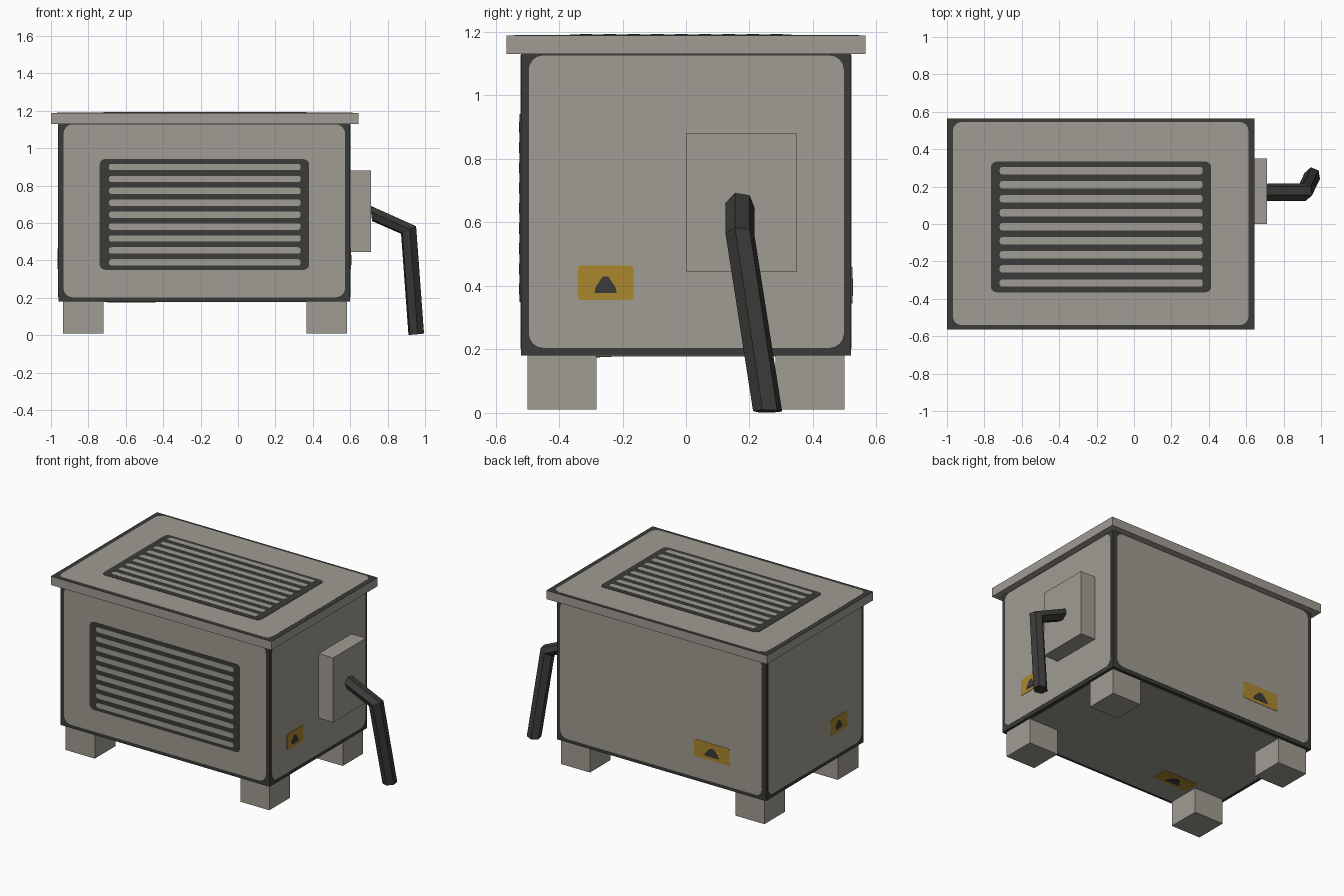
import bpy, math
from mathutils import Vector as V

if "Cube" in bpy.data.objects:
    bpy.data.objects.remove(bpy.data.objects["Cube"])


def material(name, rgb):
    m = bpy.data.materials.new(name)
    m.diffuse_color = (*rgb, 1)
    m.use_nodes = True
    m.node_tree.nodes["Principled BSDF"].inputs["Base Color"].default_value = m.diffuse_color
    return m


GREY = material("warm grey paint", (0.352, 0.332, 0.292))
DARK = material("dark grey metal", (0.043, 0.043, 0.041))
AMBER = material("amber sticker", (0.41, 0.245, 0.028))


def make(name, verts, faces, mat):
    me = bpy.data.meshes.new(name)
    me.from_pydata(verts, [], faces)
    me.materials.append(mat)
    ob = bpy.data.objects.new(name, me)
    bpy.context.collection.objects.link(ob)
    return ob


def box(name, x0, x1, y0, y1, z0, z1, mat):
    vs = [(x, y, z) for z in (z0, z1) for x, y in ((x0, y0), (x1, y0), (x1, y1), (x0, y1))]
    fs = [(3, 2, 1, 0), (4, 5, 6, 7)] + [(i, (i + 1) % 4, (i + 1) % 4 + 4, i + 4) for i in range(4)]
    return make(name, vs, fs, mat)


# Each side: (fixed axis, position, outward sign, in-plane axes)
SIDES = {
    "front": (1, -0.52, -1, 0, 2), "back": (1, 0.52, 1, 0, 2),
    "left": (0, -0.96, -1, 1, 2), "right": (0, 0.60, 1, 1, 2),
    "bottom": (2, 0.18, -1, 0, 1), "top": (2, 1.188, 1, 0, 1),
}


def plate(name, side, pts, level, mat):
    """Thin plate on a side, outlined by 2D points (counter-clockwise)."""
    ax, pos, sign, ua, va = SIDES[side]
    n = len(pts)
    vs = []
    for d in (0, level):
        for a, b in pts:
            p = [0, 0, 0]
            p[ax], p[ua], p[va] = pos + sign * d, a, b
            vs.append(p)
    fs = [tuple(range(n - 1, -1, -1)), tuple(range(n, 2 * n))]
    fs += [(i, (i + 1) % n, (i + 1) % n + n, i + n) for i in range(n)]
    axes = [V((1, 0, 0)), V((0, 1, 0)), V((0, 0, 1))]
    if axes[ua].cross(axes[va]).dot(axes[ax]) * sign < 0:
        fs = [f[::-1] for f in fs]
    return make(name, vs, fs, mat)


def rounded(a0, a1, b0, b1, r, steps=4):
    pts = []
    for k, (ca, cb) in enumerate(((a1 - r, b1 - r), (a0 + r, b1 - r), (a0 + r, b0 + r), (a1 - r, b0 + r))):
        for s in range(steps + 1):
            t = math.radians(90 * (k + s / steps))
            pts.append((ca + r * math.cos(t), cb + r * math.sin(t)))
    return pts


# Main casing, lid, side housing, feet
box("casing", -0.96, 0.60, -0.52, 0.52, 0.18, 1.13, DARK)
box("lid", -1.0, 0.645, -0.565, 0.565, 1.13, 1.188, GREY)
box("lid_top_border", -1.0, 0.645, -0.565, 0.565, 1.188, 1.189, DARK)
box("crank_housing", 0.60, 0.71, 0.0, 0.35, 0.445, 0.88, GREY)
for i, x in enumerate((-0.935, 0.367)):
    for j, y in enumerate((-0.50, 0.282)):
        box(f"foot_{i}{j}", x, x + 0.217, y, y + 0.218, 0.01, 0.18, GREY)

# Painted panels with the dark casing showing around them
for side in ("front", "back"):
    plate(side + "_panel", side, rounded(-0.933, 0.573, 0.203, 1.128, 0.05), 0.002, GREY)
for side in ("left", "right"):
    plate(side + "_panel", side, rounded(-0.495, 0.497, 0.205, 1.126, 0.045), 0.002, GREY)
plate("bottom_panel", "bottom", rounded(-0.935, 0.575, -0.497, 0.497, 0.045), 0.002, GREY)
plate("top_panel", "top", rounded(-0.968, 0.612, -0.54, 0.545, 0.045), 0.002, GREY)


# Louvred vents on front and top
def vent(side, frame, a0, a1, first, step, h):
    plate(side + "_vent", side, rounded(*frame, 0.03), 0.004, DARK)
    for k in range(9):
        c = first + k * step
        plate(f"{side}_slat_{k}", side, rounded(a0, a1, c - h / 2, c + h / 2, 0.013, 3), 0.006, GREY)


vent("front", (-0.74, 0.38, 0.35, 0.942), -0.69, 0.335, 0.39, 0.0637, 0.034)
vent("top", (-0.765, 0.413, -0.365, 0.333), -0.718, 0.367, -0.315, 0.075, 0.039)


# Warning stickers
def sticker(side, a0, a1, b0, b1):
    plate(side + "_sticker", side, rounded(a0, a1, b0, b1, 0.012, 2), 0.004, AMBER)
    c, w, h = (a0 + a1) / 2, a1 - a0, b1 - b0
    pts = [(c - .2 * w, b0 + .2 * h), (c + .2 * w, b0 + .2 * h), (c + .18 * w, b0 + .36 * h),
           (c + .05 * w, b0 + .68 * h), (c - .05 * w, b0 + .68 * h), (c - .18 * w, b0 + .36 * h)]
    plate(side + "_sticker_mark", side, pts, 0.006, DARK)


sticker("right", -0.342, -0.165, 0.355, 0.465)
sticker("left", -0.342, -0.165, 0.355, 0.465)
sticker("back", -0.69, -0.425, 0.345, 0.46)
sticker("bottom", -0.70, -0.44, -0.345, -0.235)

# Bent six-sided crank handle: ring centre and its second in-plane axis
rings = [((0.712, 0.17, 0.652), (-0.12, 0, 0.95)),
         ((0.912, 0.17, 0.563), (0.92, 0, 0.46)),
         ((0.953, 0.257, 0.005), (0.95, 0, 0.09))]
vs = []
for c, v in rings:
    for k in range(6):
        t = math.radians(50 + 60 * k)
        vs.append(V(c) + 0.0465 * (V((0, 1, 0)) * math.cos(t) + V(v) * math.sin(t)))
fs = [tuple(range(5, -1, -1)), tuple(range(12, 18))]
for r in (0, 6):
    fs += [(r + k, r + (k + 1) % 6, r + (k + 1) % 6 + 6, r + k + 6) for k in range(6)]
make("crank_handle", vs, fs, DARK)
